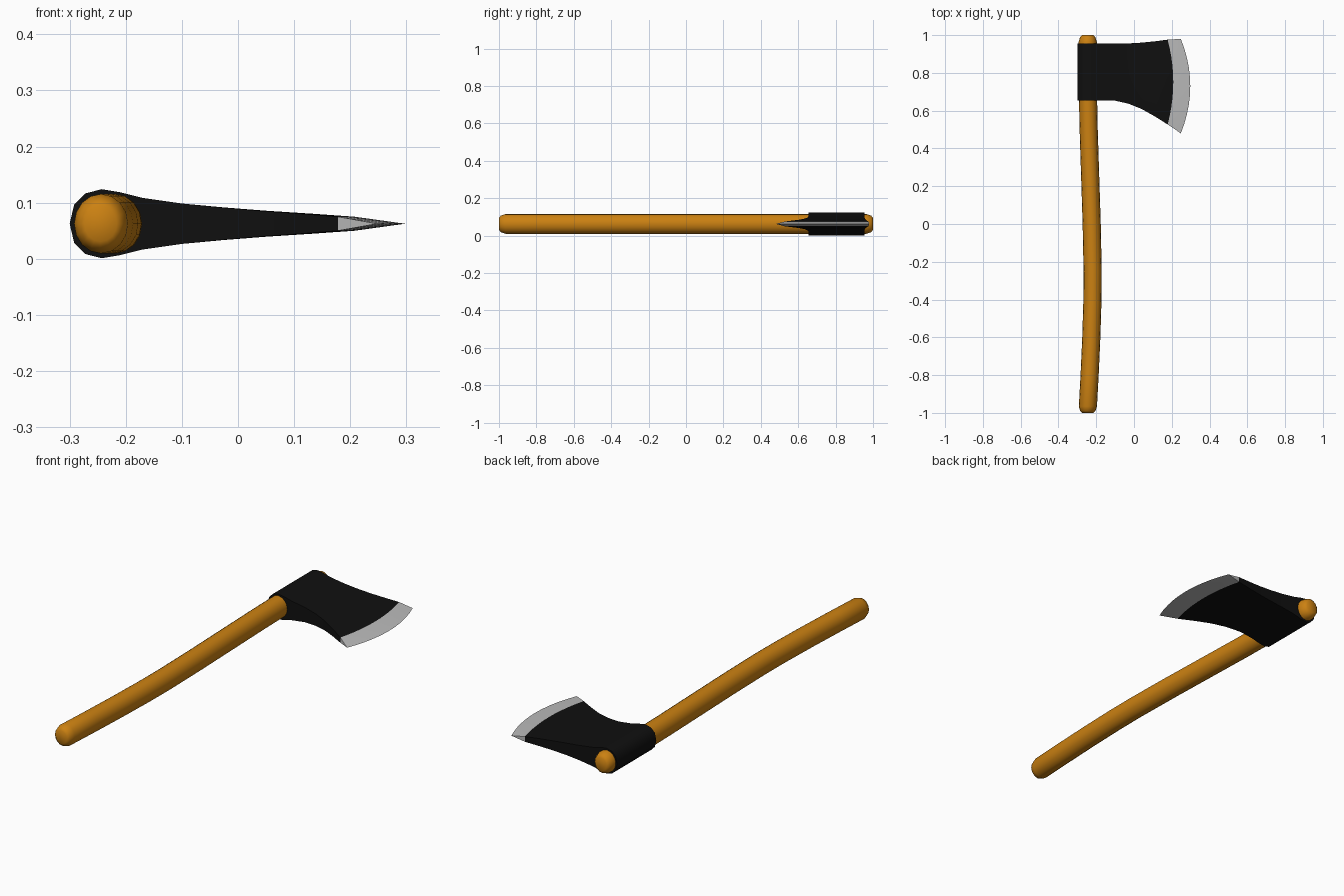
import bpy, bmesh, math

if "Cube" in bpy.data.objects:
    bpy.data.objects.remove(bpy.data.objects["Cube"], do_unlink=True)

MID = 0.0625  # height of the flat symmetry plane


def material(name, rgb):
    m = bpy.data.materials.new(name)
    m.use_nodes = True
    m.diffuse_color = (*rgb, 1)
    m.node_tree.nodes["Principled BSDF"].inputs["Base Color"].default_value = (*rgb, 1)
    return m


wood = material("orange wood", (0.6, 0.22, 0.006))
iron = material("black iron", (0.005, 0.005, 0.005))
steel = material("bare steel", (0.5, 0.5, 0.5))


def finish(bm, name, mats, angle):
    bmesh.ops.remove_doubles(bm, verts=bm.verts, dist=1e-5)
    bmesh.ops.recalc_face_normals(bm, faces=bm.faces)
    mesh = bpy.data.meshes.new(name)
    bm.to_mesh(mesh)
    bm.free()
    for m in mats:
        mesh.materials.append(m)
    obj = bpy.data.objects.new(name, mesh)
    bpy.context.collection.objects.link(obj)
    bpy.ops.object.select_all(action="DESELECT")
    obj.select_set(True)
    bpy.context.view_layer.objects.active = obj
    bpy.ops.object.shade_smooth_by_angle(angle=math.radians(angle))


# Handle: oval rings along a gently bowed path, (y, centre x, scale)
path = [(-1, -0.245, 0.6), (-0.99, -0.245, 0.84), (-0.965, -0.244, 1),
        (-0.8, -0.235, 1), (-0.6, -0.226, 1), (-0.4, -0.22, 1), (-0.25, -0.219, 1),
        (0, -0.224, 1), (0.25, -0.232, 1), (0.5, -0.24, 1), (0.7, -0.244, 1),
        (0.965, -0.245, 1), (0.99, -0.245, 0.84), (1, -0.245, 0.6)]
SIDES = 16
bm = bmesh.new()
rings = []
for y, x, s in path:
    angles = [2 * math.pi * i / SIDES for i in range(SIDES)]
    rings.append([bm.verts.new((x + 0.048 * s * math.cos(a), y, MID + 0.053 * s * math.sin(a)))
                  for a in angles])
for a, b in zip(rings, rings[1:]):
    for i in range(SIDES):
        j = (i + 1) % SIDES
        bm.faces.new((a[i], a[j], b[j], b[i]))
bm.faces.new(rings[0])
bm.faces.new(rings[-1])
finish(bm, "handle", [wood], 50)

# Axe head: stations from poll to edge, (x, half thickness, low y, high y, bow)
stations = [(-0.3, 0, 0.655, 0.955, 0), (-0.292, 0.034, 0.655, 0.955, 0),
            (-0.272, 0.054, 0.655, 0.955, 0), (-0.243, 0.0615, 0.655, 0.955, 0),
            (-0.21, 0.056, 0.655, 0.955, 0), (-0.17, 0.046, 0.655, 0.955, 0),
            (-0.1, 0.036, 0.653, 0.955, 0), (-0.03, 0.029, 0.637, 0.956, 0.005),
            (0.04, 0.023, 0.609, 0.96, 0.012), (0.11, 0.018, 0.57, 0.967, 0.02),
            (0.178, 0.0125, 0.527, 0.976, 0.03), (0.248, 0, 0.48, 0.98, 0.05)]
ROWS = 10
bm = bmesh.new()


def column(station, side):
    x, half, low, high, bow = station
    out = []
    for r in range(ROWS + 1):
        t = r / ROWS
        out.append(bm.verts.new((x + bow * (1 - (2 * t - 1) ** 2),
                                 low + (high - low) * t, MID + side * half)))
    return out


upper = [column(s, 1) for s in stations]
lower = [column(s, -1) for s in stations]
last = len(stations) - 2
for i in range(last + 1):
    faces = []
    for cols in (upper, lower):
        for r in range(ROWS):
            faces.append(bm.faces.new((cols[i][r], cols[i + 1][r],
                                       cols[i + 1][r + 1], cols[i][r + 1])))
    # closing faces at both ends of the head
    for r in (0, ROWS):
        faces.append(bm.faces.new((upper[i][r], upper[i + 1][r],
                                   lower[i + 1][r], lower[i][r])))
    # the last strip is the ground cutting bevel
    for f in faces:
        f.material_index = 1 if i == last else 0
finish(bm, "axe_head", [iron, steel], 35)
